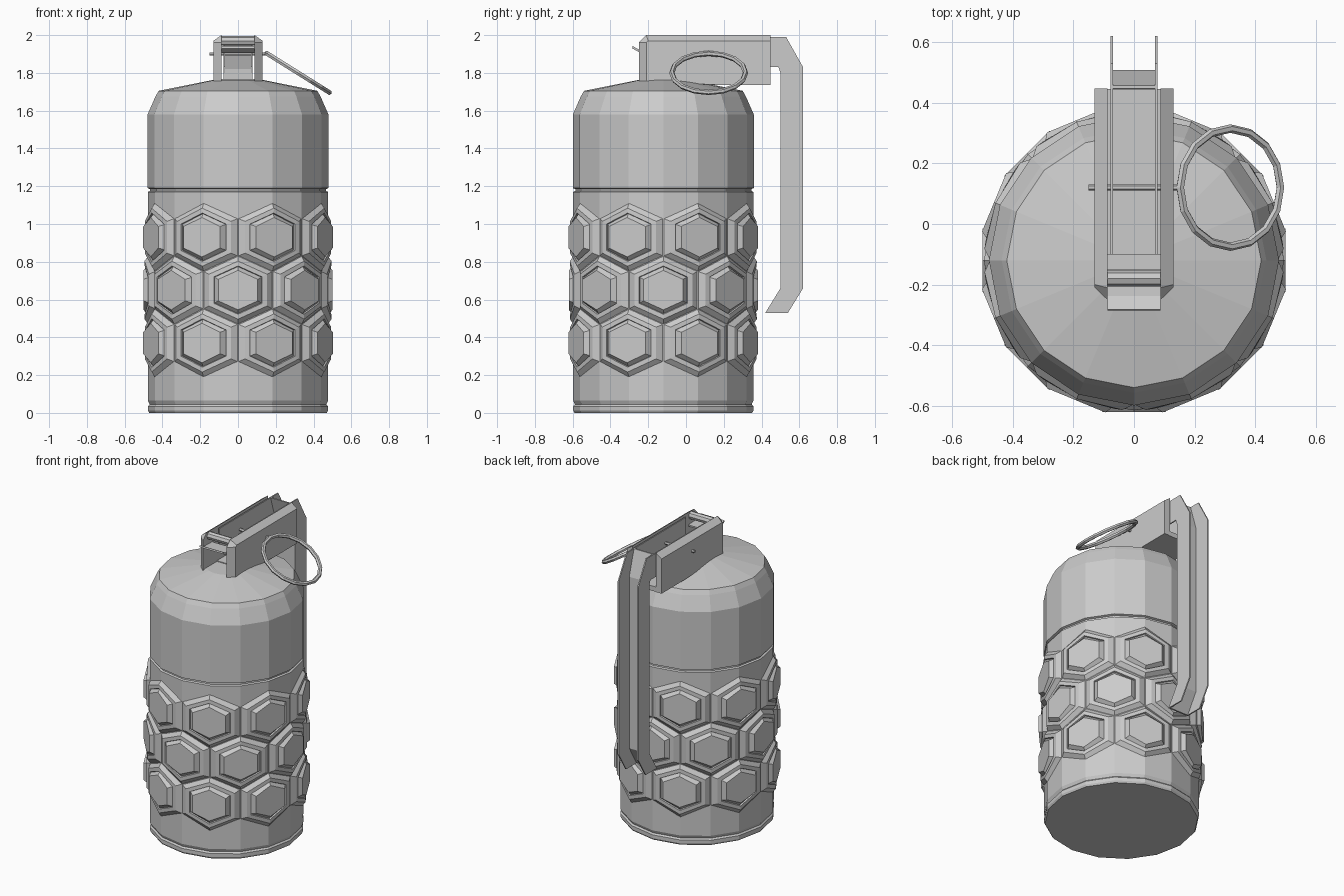
import bpy, bmesh
from math import sin, cos, radians, tau
from mathutils import Matrix, Vector

if "Cube" in bpy.data.objects:
    bpy.data.objects.remove(bpy.data.objects["Cube"])

CY = -0.12      # body axis in y
SIDES = 16


def skin(bm, rings, cap_start=True, cap_end=True):
    """Bridge a list of equal-length point rings with quads."""
    vs = [[bm.verts.new(p) for p in r] for r in rings]
    n = len(vs[0])
    for a, b in zip(vs, vs[1:]):
        for i in range(n):
            j = (i + 1) % n
            bm.faces.new((a[i], a[j], b[j], b[i]))
    if cap_start:
        bm.faces.new(vs[0][::-1])
    if cap_end:
        bm.faces.new(vs[-1])


def finish(name, bm, fix=True):
    if fix:
        bmesh.ops.recalc_face_normals(bm, faces=bm.faces)
    me = bpy.data.meshes.new(name)
    bm.to_mesh(me)
    bm.free()
    ob = bpy.data.objects.new(name, me)
    bpy.context.collection.objects.link(ob)
    return ob


def lathe(name, profile):
    bm = bmesh.new()
    skin(bm, [[(r * sin(tau * i / SIDES), CY - r * cos(tau * i / SIDES), z)
               for i in range(SIDES)] for r, z in profile])
    return finish(name, bm)


def prism(name, sections):
    """Skin y-z outlines placed at given x positions."""
    bm = bmesh.new()
    skin(bm, [[(x, y, z) for y, z in pts] for x, pts in sections])
    return finish(name, bm)


def box(name, lo, hi):
    pts = [(lo[1], lo[2]), (hi[1], lo[2]), (hi[1], hi[2]), (lo[1], hi[2])]
    return prism(name, [(lo[0], pts), (hi[0], pts)])


def rod(name, x0, x1, y, z, r, n=8):
    pts = [(y + r * cos(tau * i / n), z + r * sin(tau * i / n)) for i in range(n)]
    return prism(name, [(x0, pts), (x1, pts)])


# Canister body with base rim, seam groove, shoulder and domed lid
lathe("canister_body", [
    (0.47, 0), (0.477, 0.012), (0.477, 0.035), (0.468, 0.045), (0.477, 0.065),
    (0.477, 1.17), (0.466, 1.175), (0.466, 1.185), (0.479, 1.19),
    (0.479, 1.58), (0.437, 1.675), (0.42, 1.705), (0.13, 1.763)])

# Honeycomb grip: three staggered rows of eight stepped hexagonal pads
HEX = [(0.183, 0.1), (0, 0.183), (-0.183, 0.1), (-0.183, -0.1), (0, -0.183), (0.183, -0.1)]
bm = bmesh.new()
for row, z in enumerate((0.37, 0.65, 0.93)):
    for k in range(8):
        rot = Matrix.Rotation(radians(45 * k + (0 if row == 1 else 22.5)), 3, 'Z')
        rings = []
        # scale, radius, wrapped onto the cylinder or flat
        for s, r, wrap in ((1.0, 0.474, 1), (0.84, 0.495, 1), (0.70, 0.494, 1),
                           (0.68, 0.485, 1), (0.57, 0.50, 0)):
            ring = []
            for hx, hz in HEX:
                x = hx * s
                d = (r * r - x * x) ** 0.5 if wrap else r
                ring.append(rot @ Vector((x, -d, 0)) + Vector((0, CY, z + hz * s)))
            rings.append(ring[::-1])
        skin(bm, rings, cap_start=False)
bmesh.ops.recalc_face_normals(bm, faces=bm.faces)
# open shells: make sure every flat pad top faces away from the axis
for f in list(bm.faces):
    c = f.calc_center_median()
    if f.normal.dot(Vector((c.x, c.y - CY, 0))) < 0 and len(f.verts) == 6:
        bmesh.ops.reverse_faces(bm, faces=bm.faces)
        break
finish("grip_pads", bm, fix=False)

# Fuse housing: two chamfered cheeks, floor, hinge rod, striker tab
inner = [(-0.25, 1.755), (0.20, 1.735), (0.447, 1.735), (0.447, 2.0), (-0.21, 2.0), (-0.25, 1.96)]
outer = [(-0.21, 1.755), (0.20, 1.735), (0.447, 1.735), (0.447, 1.97), (-0.20, 1.97), (-0.21, 1.96)]
for side, s in (("left", -1), ("right", 1)):
    prism("housing_cheek_" + side, [(s * 0.088, inner), (s * 0.13, outer)])
box("housing_floor", (-0.09, -0.1, 1.735), (0.09, 0.445, 1.768))
rod("hinge_rod", -0.09, 0.09, -0.18, 1.97, 0.026)
tab = [(-0.285, 1.93), (-0.24, 1.905), (-0.15, 1.905), (-0.15, 1.915), (-0.238, 1.918), (-0.283, 1.942)]
prism("striker_tab", [(-0.088, tab), (0.088, tab)])

# Safety lever: bent channel, open towards the outside, top end straddled by the cheeks
outside = [(-0.1, 1.99), (0.447, 1.99), (0.53, 1.99), (0.62, 1.83), (0.62, 0.66), (0.54, 0.53)]
inside = [(-0.1, 1.83), (0.447, 1.83), (0.49, 1.83), (0.50, 1.80), (0.50, 0.66), (0.42, 0.53)]
web_in = [(0.447, 1.99), (0.50, 1.82), (0.50, 0.66), (0.42, 0.53)]
web_out = [(0.457, 1.99), (0.508, 1.82), (0.508, 0.66), (0.43, 0.53)]


def strip(name, a, b, x0, x1):
    bm = bmesh.new()
    skin(bm, [[(x0, *p), (x1, *p), (x1, *q), (x0, *q)] for p, q in zip(a, b)])
    finish(name, bm)


strip("lever_web", web_in, web_out, -0.075, 0.075)
strip("lever_wall_left", inside, outside, -0.077, -0.069)
strip("lever_wall_right", inside, outside, 0.069, 0.077)

# Pull pin and tilted ring
rod("pull_pin", -0.15, 0.16, 0.12, 1.90, 0.01, 6)
bpy.ops.mesh.primitive_torus_add(major_segments=16, minor_segments=6,
                                 major_radius=0.195, minor_radius=0.014,
                                 location=(0.318, 0.12, 1.80),
                                 rotation=(0, radians(32), 0))
bpy.context.object.name = "pull_ring"
